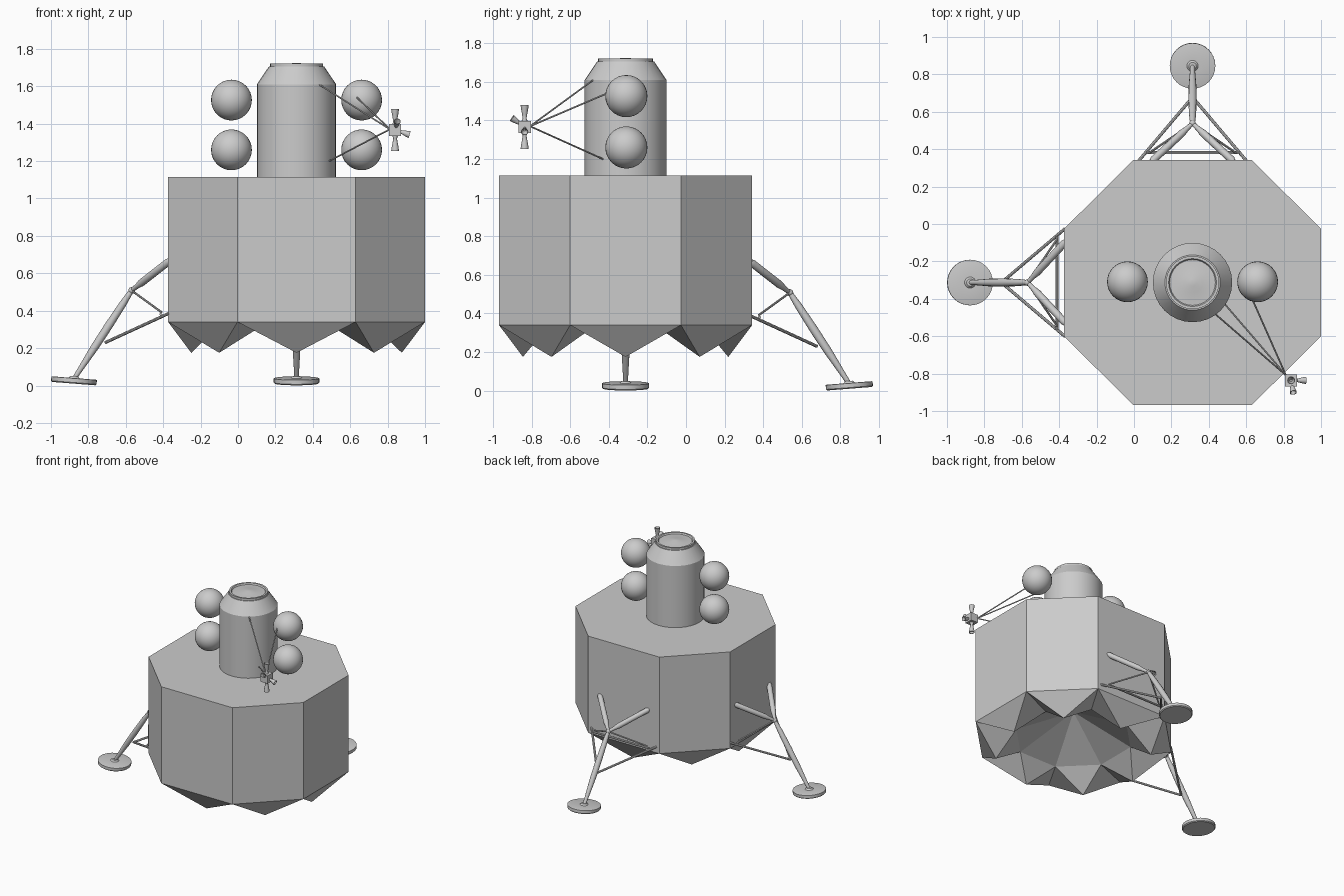
import bpy, bmesh, math
from mathutils import Vector, Matrix

if "Cube" in bpy.data.objects:
    bpy.data.objects.remove(bpy.data.objects["Cube"])

CX, CY = 0.313, -0.313          # axis of the vehicle
HX, HY = 0.687, 0.656           # half sizes of the body


def make_object(name, bm, smooth=True):
    bmesh.ops.recalc_face_normals(bm, faces=bm.faces)
    me = bpy.data.meshes.new(name)
    bm.to_mesh(me)
    bm.free()
    ob = bpy.data.objects.new(name, me)
    bpy.context.collection.objects.link(ob)
    if smooth:
        bpy.ops.object.select_all(action='DESELECT')
        ob.select_set(True)
        bpy.context.view_layer.objects.active = ob
        bpy.ops.object.shade_smooth_by_angle(angle=math.radians(30))
    return ob


def lathe(bm, origin, axis, profile, segs=16):
    """Revolve (radius, height) points about an axis; ends are capped."""
    q = Vector(axis).normalized().to_track_quat('Z', 'Y')
    o = Vector(origin)
    rings = []
    for r, h in profile:
        rings.append([bm.verts.new(o + q @ Vector((r * math.cos(2 * math.pi * i / segs),
                                                   r * math.sin(2 * math.pi * i / segs), h)))
                      for i in range(segs)])
    for a, b in zip(rings, rings[1:]):
        for i in range(segs):
            j = (i + 1) % segs
            bm.faces.new((a[i], a[j], b[j], b[i]))
    bm.faces.new(rings[0][::-1])
    bm.faces.new(rings[-1])


def rod(bm, p0, p1, shape, segs=12):
    """Rod from p0 to p1; shape is a radius or a list of (fraction, radius)."""
    if not isinstance(shape, list):
        shape = [(0, shape), (1, shape)]
    d = Vector(p1) - Vector(p0)
    lathe(bm, p0, d, [(r, t * d.length) for t, r in shape], segs)


# Eight-sided body with pointed skirt panels and a recessed underside
bm = bmesh.new()
a, b = 0.316, 0.287
outline = [(HX, -b), (HX, b), (a, HY), (-a, HY), (-HX, b), (-HX, -b), (-a, -HY), (a, -HY)]
top = [bm.verts.new((CX + x, CY + y, 1.115)) for x, y in outline]
low = [bm.verts.new((CX + x, CY + y, 0.34)) for x, y in outline]
inner, tips = [], []
for i in range(8):
    ang = math.radians(45 * i - 22.5)
    inner.append(bm.verts.new((CX + 0.435 * math.cos(ang), CY + 0.435 * math.sin(ang), 0.33)))
    mid = (Vector(outline[i]) + Vector(outline[(i + 1) % 8])) / 2
    ang = math.radians(45 * i)
    mid -= 0.124 * Vector((math.cos(ang), math.sin(ang)))
    tips.append(bm.verts.new((CX + mid.x, CY + mid.y, 0.175)))
peak = bm.verts.new((CX, CY, 0.55))
bm.faces.new(top)
for i in range(8):
    j = (i + 1) % 8
    bm.faces.new((low[i], low[j], top[j], top[i]))
    bm.faces.new((low[j], low[i], tips[i]))
    bm.faces.new((low[i], inner[i], tips[i]))
    bm.faces.new((inner[j], low[j], tips[i]))
    bm.faces.new((inner[i], inner[j], tips[i]))
    bm.faces.new((inner[j], inner[i], peak))
make_object("octagonal_body", bm, smooth=False)

# Upper tunnel with a chamfered shoulder and a shallow hatch
bm = bmesh.new()
lathe(bm, (CX, CY, 0), (0, 0, 1),
      [(0.212, 1.11), (0.212, 1.61), (0.148, 1.705), (0.142, 1.705), (0.142, 1.722),
       (0.128, 1.722), (0.122, 1.712), (0.055, 1.716), (0.02, 1.724)], 32)
make_object("docking_tunnel", bm)

# Four round tanks
for side, sx in (("left", -1), ("right", 1)):
    for level, z in (("upper", 1.526), ("lower", 1.26)):
        bm = bmesh.new()
        bmesh.ops.create_uvsphere(bm, u_segments=32, v_segments=16, radius=0.109)
        bm.transform(Matrix.Translation((CX + 0.348 * sx, CY + 0.004, z)))
        make_object(f"{side}_{level}_tank", bm)

# Thruster block with four flared nozzles
block = Vector((0.84, -0.836, 1.366))
bm = bmesh.new()
bmesh.ops.create_cube(bm, size=0.064)
bm.transform(Matrix.Translation(block))
make_object("thruster_block", bm, smooth=False)
bm = bmesh.new()
nozzle = [(0.012, 0), (0.016, 0.03), (0.01, 0.045), (0.013, 0.065), (0.018, 0.09),
          (0.021, 0.113), (0.018, 0.113), (0.006, 0.075)]
short = [(r * 0.9, h * 0.72) for r, h in nozzle]
for d, prof in (((0, 0, 1), nozzle), ((0, 0, -1), nozzle),
                ((1, 0, -0.32), short), ((0.15, -0.85, 0.6), short)):
    lathe(bm, block, d, prof)
make_object("thruster_nozzles", bm)

# Thin struts holding the thruster block
bm = bmesh.new()
for end in ((0.433, -0.48, 1.61), (0.636, -0.41, 1.54), (0.487, -0.43, 1.20)):
    rod(bm, (0.812, -0.808, 1.37), end, 0.0045, 8)
make_object("thruster_struts", bm)


def leg(name, place):
    """place(u, v, z): u is outward from the body face, v is sideways."""
    foot, knee = place(0.503, 0, 0.035), place(0.195, 0, 0.508)
    # main strut and its two upper braces
    bm = bmesh.new()
    rod(bm, foot, knee, [(0, 0.012), (0.1, 0.014), (0.36, 0.021), (0.6, 0.022),
                         (0.85, 0.019), (1, 0.013)])
    for s in (-1, 1):
        rod(bm, knee, place(-0.01, 0.22 * s, 0.668),
            [(0, 0.011), (0.15, 0.014), (0.25, 0.02), (0.95, 0.02), (1, 0.014)])
    bmesh.ops.create_uvsphere(bm, u_segments=12, v_segments=8, radius=0.018,
                              matrix=Matrix.Translation(knee))
    make_object(name + "_main_strut", bm)
    # thin lower braces with a cross bar
    bm = bmesh.new()
    for s in (-1, 1):
        rod(bm, place(0.335, 0, 0.23), place(-0.005, 0.288 * s, 0.386), 0.0085, 8)
        rod(bm, knee, place(0.035, 0.235 * s, 0.392), 0.006, 8)
    rod(bm, place(0.038, -0.25, 0.38), place(0.038, 0.25, 0.38), 0.008, 8)
    make_object(name + "_braces", bm)
    # tilted foot pad
    bm = bmesh.new()
    centre = place(0.503, 0, 0.026)
    axis = place(0.503 - math.sin(math.radians(4.5)), 0, 1.026) - centre
    lathe(bm, centre, axis, [(0.116, -0.016), (0.122, -0.01), (0.122, 0.012),
                             (0.116, 0.014), (0.03, 0.014), (0.02, 0.024)], 32)
    make_object(name + "_foot", bm)


leg("left_leg", lambda u, v, z: Vector((CX - HX - u, CY + v, z)))
leg("back_leg", lambda u, v, z: Vector((CX + v, CY + HY + u, z)))
